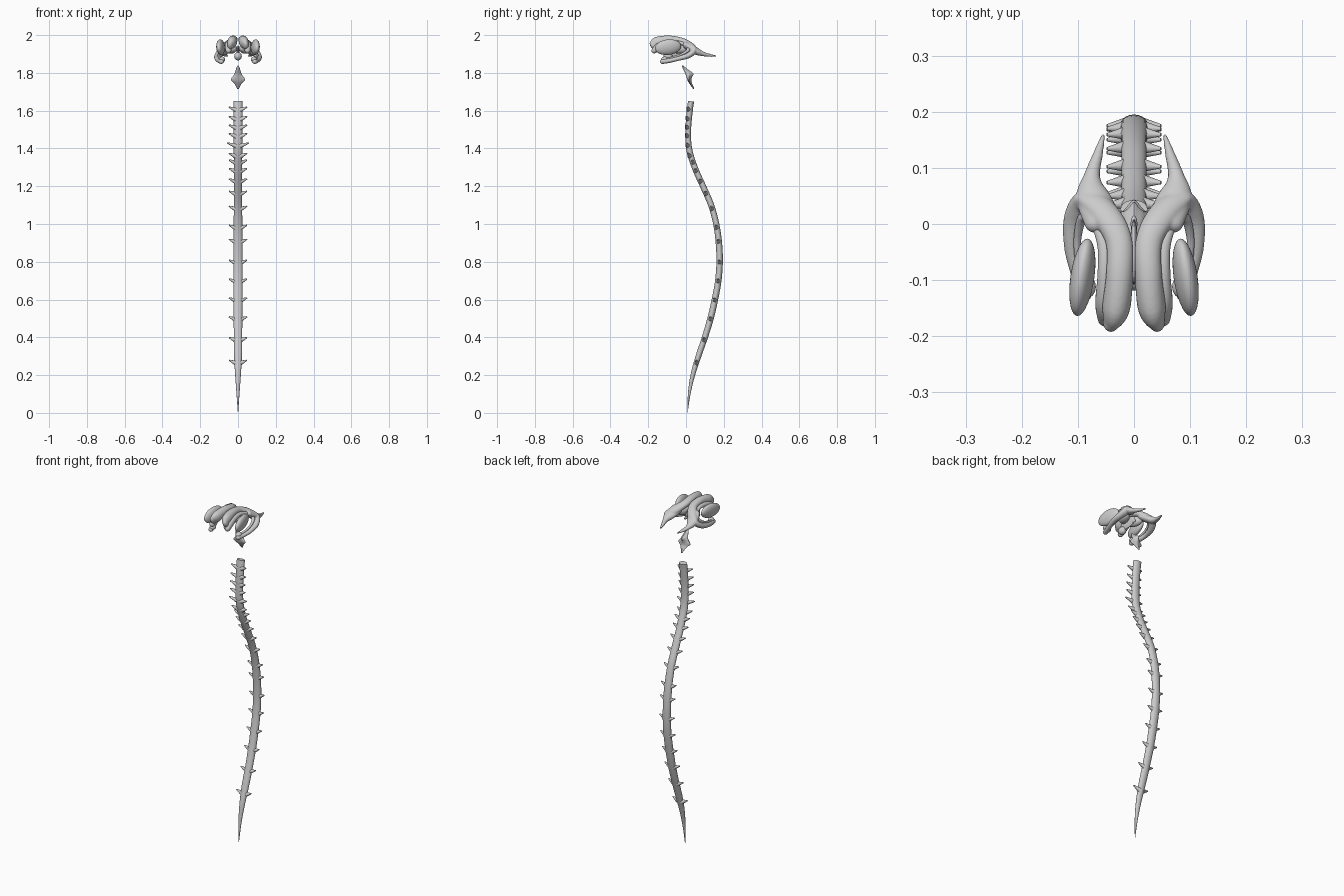
import bpy, bmesh, math
from mathutils import Vector, Matrix

if "Cube" in bpy.data.objects:
    bpy.data.objects.remove(bpy.data.objects["Cube"])


def catmull(p, steps):
    out = []
    q = [p[0]] + p + [p[-1]]
    for i in range(1, len(q) - 2):
        a, b, c, d = q[i - 1:i + 3]
        for s in range(steps):
            t = s / steps
            out.append([0.5 * (2 * B + (C - A) * t + (2 * A - 5 * B + 4 * C - D) * t * t
                               + (3 * B - A - 3 * C + D) * t ** 3) for A, B, C, D in zip(a, b, c, d)])
    return out + [list(p[-1])]


def tube(bm, pts, steps=6, sides=20, cap0=True, cap1=True):
    """Sweep an ellipse along points (x, y, z, half width, half depth)."""
    path = catmull(pts, steps)
    pos = [Vector(p[:3]) for p in path]
    rows = []
    n = len(path)
    for i, p in enumerate(path):
        t = (pos[min(i + 1, n - 1)] - pos[max(i - 1, 0)]).normalized()
        ends = [(0, 1)]
        caps = [(math.sin(k), math.cos(k)) for k in (0.4, 0.8, 1.15, 1.45)]
        if i == 0 and cap0:
            ends = [(-s, c) for s, c in reversed(caps)] + ends
        if i == n - 1 and cap1:
            ends = ends + caps
        u = (Vector((1, 0, 0)) - t * t.x).normalized()
        v = t.cross(u)
        for off, sc in ends:
            c = pos[i] + t * off * min(p[3], p[4])
            rows.append([bm.verts.new(c + (u * p[3] * math.cos(a) + v * p[4] * math.sin(a)) * sc)
                         for a in (2 * math.pi * k / sides for k in range(sides))])
    for r, s in zip(rows, rows[1:]):
        for k in range(sides):
            j = (k + 1) % sides
            bm.faces.new((r[k], r[j], s[j], s[k]))
    bm.faces.new(rows[0][::-1])
    bm.faces.new(rows[-1])


def ball(bm, c, r, rot=(0, 0, 0)):
    m = Matrix.Translation(c)
    for ang, ax in zip(rot, 'XYZ'):
        m = m @ Matrix.Rotation(ang, 4, ax)
    bmesh.ops.create_uvsphere(bm, u_segments=28, v_segments=18, radius=1,
                              matrix=m @ Matrix.Diagonal((*r, 1)))


def finish(name, bm, voxel=0, mirror=False, angle=50):
    bmesh.ops.recalc_face_normals(bm, faces=bm.faces)
    me = bpy.data.meshes.new(name)
    bm.to_mesh(me)
    bm.free()
    ob = bpy.data.objects.new(name, me)
    bpy.context.collection.objects.link(ob)
    bpy.ops.object.select_all(action='DESELECT')
    bpy.context.view_layer.objects.active = ob
    ob.select_set(True)
    bpy.ops.object.shade_smooth_by_angle(angle=math.radians(angle))
    if voxel:
        m = ob.modifiers.new("blend", 'REMESH')
        m.mode, m.voxel_size, m.use_smooth_shade = 'VOXEL', voxel, True
        s = ob.modifiers.new("soften", 'SMOOTH')
        s.factor, s.iterations = 0.5, 6
    if mirror:
        ob.modifiers.new("mirror", 'MIRROR').use_mirror_merge = False
    return ob


# Spinal cord: (y, z, half width, half depth)
cord = [(0.027, 1.65, .024, .016), (0.02, 1.6, .024, .016), (0.012, 1.5, .023, .015),
        (0.016, 1.4, .023, .016), (0.046, 1.3, .022, .016), (0.09, 1.2, .022, .016),
        (0.133, 1.1, .022, .016), (0.16, 1.0, .023, .016), (0.174, 0.9, .024, .017),
        (0.178, 0.8, .024, .017), (0.171, 0.7, .024, .017), (0.153, 0.6, .024, .017),
        (0.13, 0.5, .023, .017), (0.1, 0.4, .022, .016), (0.066, 0.3, .021, .015),
        (0.036, 0.2, .015, .012), (0.017, 0.1, .008, .007), (0.008, 0.0, .0008, .0008)]
bm = bmesh.new()
tube(bm, [(0, *c) for c in cord], steps=5, cap0=False, cap1=False)
finish("spinal_cord", bm)


def cord_y(z):
    for (y0, z0, *_), (y1, z1, *_) in zip(cord, cord[1:]):
        if z1 <= z <= z0:
            return y0 + (y1 - y0) * (z0 - z) / (z0 - z1)


# Paired nerve roots
bm = bmesh.new()
for z in (1.61, 1.56, 1.515, 1.47, 1.42, 1.365, 1.33, 1.285, 1.23, 1.165, 1.085,
          0.985, 0.91, 0.80, 0.70, 0.60, 0.50, 0.39, 0.27):
    length = 0.057 if 1.4 < z < 1.44 else 0.048
    y = cord_y(z) - (0.006 if z > 1.33 else 0)
    a, b = Vector((0.012, y, z - 0.006)), Vector((length, y - (0.01 if z > 1.33 else 0.003), z + 0.009))
    rot = (b - a).to_track_quat('Z', 'Y').to_matrix().to_4x4()
    bmesh.ops.create_cone(bm, cap_ends=True, segments=12, radius1=0.013, radius2=0.003,
                          depth=(b - a).length, matrix=Matrix.Translation((a + b) / 2) @ rot)
finish("nerve_roots", bm, mirror=True)

# Lateral ventricle: C-shaped body plus rear horn, blended
bm = bmesh.new()
tube(bm, [(.041, -.174, 1.946, .015, .025), (.032, -.15, 1.96, .025, .032),
          (.026, -.09, 1.976, .024, .022), (.027, -.03, 1.97, .024, .018),
          (.05, .015, 1.95, .026, .018), (.082, .042, 1.92, .024, .017),
          (.106, .012, 1.892, .019, .015), (.111, -.04, 1.876, .014, .012),
          (.1, -.085, 1.865, .014, .012), (.088, -.125, 1.86, .014, .013)])
tube(bm, [(.055, .005, 1.945, .034, .02), (.074, .05, 1.917, .03, .02),
          (.075, .085, 1.902, .015, .013), (.064, .125, 1.893, .009, .008),
          (.055, .157, 1.889, .004, .004)])
finish("lateral_ventricle", bm, voxel=0.003, mirror=True)

# Caudate nucleus following the ventricle, with a rounded end body
bm = bmesh.new()
tube(bm, [(.05, -.168, 1.918, .015, .015), (.053, -.14, 1.942, .016, .019),
          (.052, -.09, 1.96, .013, .013), (.053, -.04, 1.96, .012, .01),
          (.068, .0, 1.946, .01, .009), (.09, .012, 1.922, .009, .009),
          (.1, -.02, 1.9, .007, .006), (.1, -.06, 1.885, .006, .006),
          (.092, -.1, 1.874, .006, .006)])
ball(bm, (.084, -.112, 1.871), (.016, .02, .015))
finish("caudate_nucleus", bm, mirror=True)

# Lens-shaped nucleus on the outside
bm = bmesh.new()
ball(bm, (.092, -.095, 1.936), (.021, .07, .041), (0.1, 0.12, 0.14))
finish("lentiform_nucleus", bm, mirror=True)

# Thalamus
bm = bmesh.new()
ball(bm, (.034, -.035, 1.93), (.024, .05, .028), (0, 0, -0.35))
finish("thalamus", bm, mirror=True)

# Third ventricle: thin midline body with lower front pouch
bm = bmesh.new()
ball(bm, (0, -.05, 1.915), (.007, .058, .03))
ball(bm, (0, -.095, 1.888), (.02, .024, .022))
ball(bm, (0, .0, 1.905), (.006, .015, .008))
finish("third_ventricle", bm)

# Fourth ventricle: tent shape with side recesses
bm = bmesh.new()
rows = [(1.842, -.024, -.016, .005), (1.815, -.015, .014, .015), (1.797, -.006, .052, .022),
        (1.782, .0, .036, .03), (1.764, .006, .03, .055), (1.752, .011, .03, .032),
        (1.738, .021, .037, .017), (1.712, .039, .048, .006)]
rings = []
for z, f, b, w in rows:
    m = f * .6 + b * .4
    shape = ((0, f), (w * .6, f * .9 + b * .1), (w, m), (w * .3, f * .3 + b * .7), (0, b),
             (-w * .3, f * .3 + b * .7), (-w, m), (-w * .6, f * .9 + b * .1))
    rings.append([bm.verts.new((x, y, z)) for x, y in shape])
for r, s in zip(rings, rings[1:]):
    for k in range(8):
        bm.faces.new((r[k], r[(k + 1) % 8], s[(k + 1) % 8], s[k]))
bm.faces.new(rings[0])
bm.faces.new(rings[-1])
ob = finish("fourth_ventricle", bm)
ob.modifiers.new("round", 'SUBSURF').levels = 2
